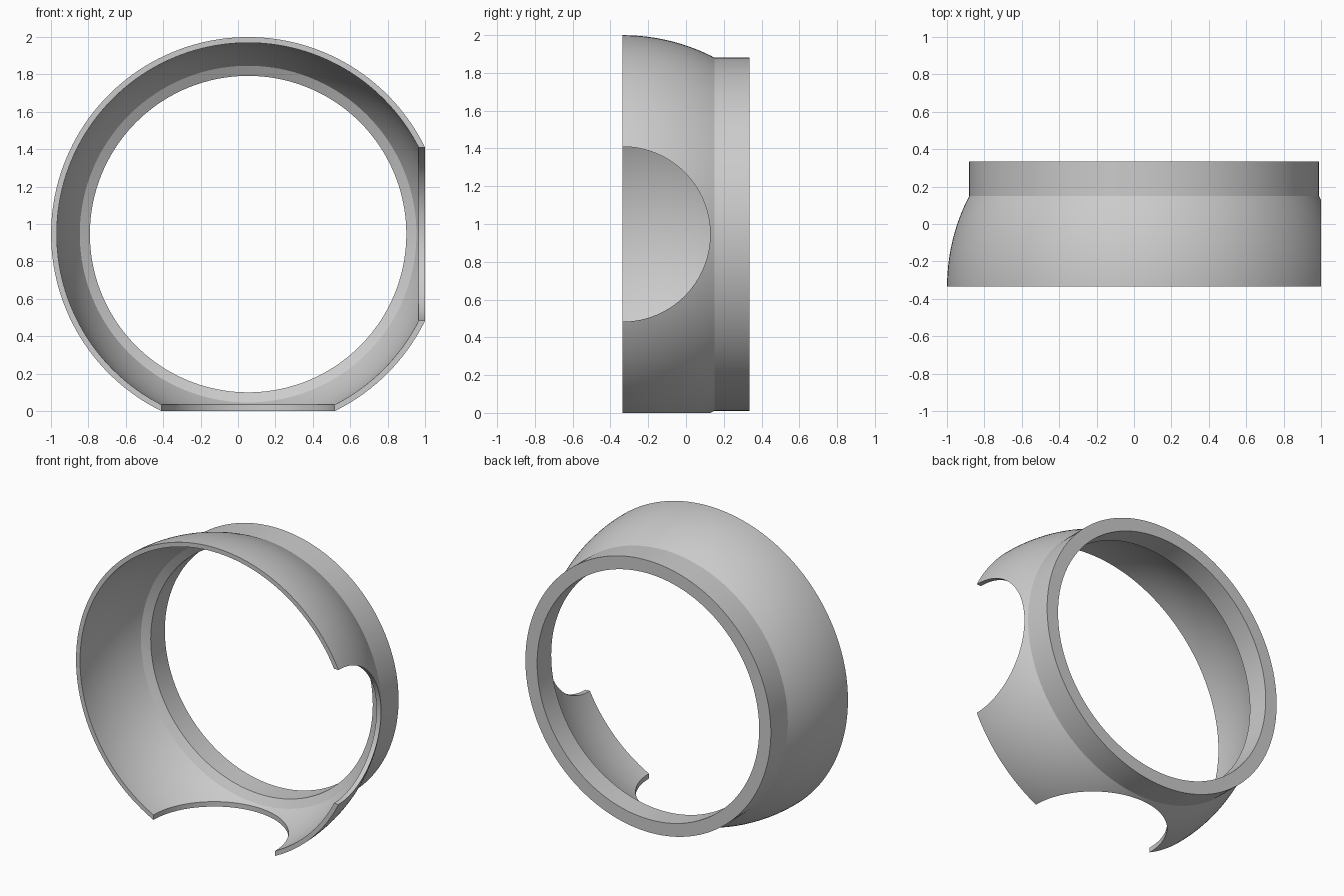
import bpy, bmesh, math
from mathutils import Matrix, Vector

cube = bpy.data.objects.get("Cube")
if cube:
    bpy.data.objects.remove(cube, do_unlink=True)

CENTRE = Vector((0.054, -0.335, 0.946))   # centre of the dome, on its open rim
R_OUT, R_IN = 1.0535, 1.023               # dome outer and inner radius
COLLAR, BORE, LEDGE = 0.935, 0.846, 0.90  # collar outer, bore and ledge radius
DEPTH = 0.67
HOLE = 0.463
SEGMENTS = 160

grey = bpy.data.materials.new("plain grey")
grey.use_nodes = True
grey.diffuse_color = (0.6, 0.6, 0.6, 1)
grey.node_tree.nodes["Principled BSDF"].inputs["Base Color"].default_value = grey.diffuse_color


def add_object(name, bm):
    bmesh.ops.recalc_face_normals(bm, faces=bm.faces)
    mesh = bpy.data.meshes.new(name)
    bm.to_mesh(mesh)
    bm.free()
    mesh.materials.append(grey)
    obj = bpy.data.objects.new(name, mesh)
    bpy.context.collection.objects.link(obj)
    return obj


def arc(radius, end_radius, steps=20):
    """Sphere profile as (radius, depth), from the rim back to end_radius."""
    end = math.acos(end_radius / radius)
    return [(radius * math.cos(end * i / steps), radius * math.sin(end * i / steps))
            for i in range(steps + 1)]


# Domed ring with a straight collar, turned from one closed profile
outer = arc(R_OUT, COLLAR) + [(COLLAR, DEPTH)]
inner = arc(R_IN, LEDGE)
inner += [(BORE, inner[-1][1] + 0.03), (BORE, DEPTH)]
profile = outer + inner[::-1]

bm = bmesh.new()
rings = []
for s in range(SEGMENTS):
    a = math.tau * s / SEGMENTS
    rings.append([bm.verts.new(CENTRE + Vector((r * math.cos(a), y, r * math.sin(a))))
                  for r, y in profile])
for s in range(SEGMENTS):
    here, there = rings[s], rings[(s + 1) % SEGMENTS]
    for i in range(len(profile)):
        j = (i + 1) % len(profile)
        bm.faces.new((here[i], here[j], there[j], there[i]))
ring = add_object("domed_ring", bm)
bpy.context.view_layer.objects.active = ring
ring.select_set(True)

# Round side openings, one to the left and one underneath
for name, direction in (("left_opening", Vector((1, 0, 0))), ("lower_opening", Vector((0, 0, -1)))):
    bm = bmesh.new()
    turn = direction.to_track_quat('Z', 'Y').to_matrix().to_4x4()
    bmesh.ops.create_cone(bm, cap_ends=True, segments=128, radius1=HOLE, radius2=HOLE, depth=0.8,
                          matrix=Matrix.Translation(CENTRE + direction) @ turn)
    cutter = add_object(name, bm)
    cutter.hide_render = True
    cut = ring.modifiers.new(name, 'BOOLEAN')
    cut.operation = 'DIFFERENCE'
    cut.solver = 'EXACT'
    cut.object = cutter
    bpy.ops.object.modifier_apply(modifier=cut.name)
    bpy.data.objects.remove(cutter, do_unlink=True)

bpy.ops.object.shade_smooth_by_angle(angle=math.radians(20))
